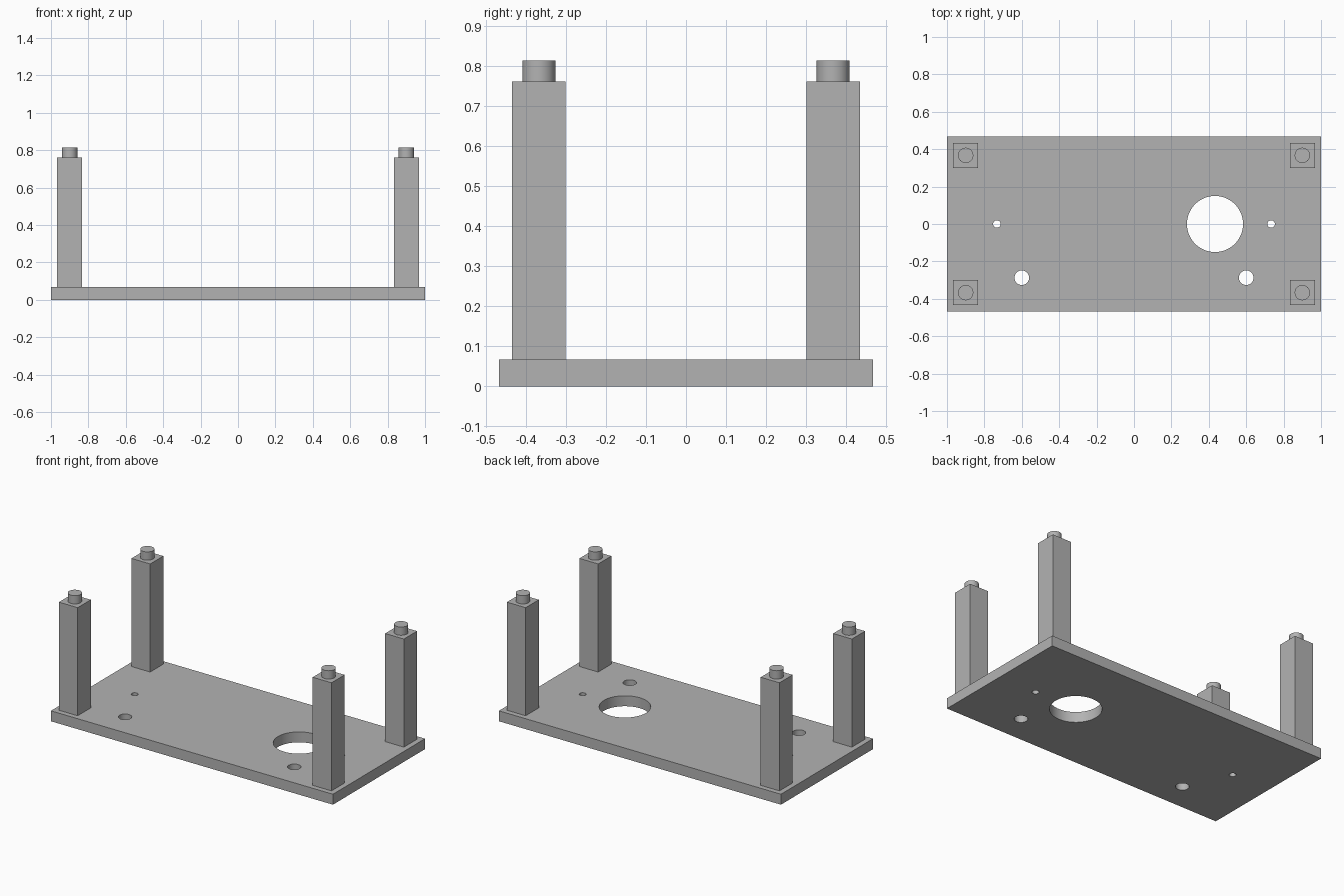
import bpy

cube = bpy.data.objects.get("Cube")
if cube:
    bpy.data.objects.remove(cube, do_unlink=True)

BASE_T = 0.067
POST_TOP = 0.76
PEG_TOP = 0.813

grey = bpy.data.materials.new("plain grey")
grey.use_nodes = True
colour = (0.45, 0.45, 0.45, 1)
grey.diffuse_color = colour
grey.node_tree.nodes["Principled BSDF"].inputs["Base Color"].default_value = colour


def box(name, x, y, z0, z1, width, depth):
    bpy.ops.mesh.primitive_cube_add(size=1, location=(x, y, (z0 + z1) / 2))
    ob = bpy.context.object
    ob.name = name
    ob.scale = (width, depth, z1 - z0)
    bpy.ops.object.transform_apply(location=False, rotation=False, scale=True)
    ob.data.materials.append(grey)
    return ob


def cylinder(name, x, y, z0, z1, radius):
    bpy.ops.mesh.primitive_cylinder_add(vertices=64, radius=radius, depth=z1 - z0,
                                        location=(x, y, (z0 + z1) / 2))
    ob = bpy.context.object
    ob.name = name
    ob.data.materials.append(grey)
    return ob


def smooth(ob):
    bpy.ops.object.select_all(action="DESELECT")
    ob.select_set(True)
    bpy.context.view_layer.objects.active = ob
    bpy.ops.object.shade_smooth_by_angle()


# Base plate with round through holes
plate = box("base_plate", 0, 0, 0, BASE_T, 2, 0.933)
holes = [(0.433, 0, 0.15)]
for side in (-1, 1):
    holes += [(side * 0.733, 0, 0.02), (side * 0.6, -0.287, 0.039)]
for x, y, radius in holes:
    cutter = cylinder("hole_cutter", x, y, -0.1, 0.2, radius)
    cutter.hide_render = True
    cut = plate.modifiers.new("hole", "BOOLEAN")
    cut.operation = "DIFFERENCE"
    cut.solver = "EXACT"
    cut.object = cutter
    bpy.context.view_layer.objects.active = plate
    bpy.ops.object.modifier_apply(modifier=cut.name)
    bpy.data.objects.remove(cutter, do_unlink=True)
smooth(plate)

# Corner posts, each with a round peg on top
for y_name, y in (("front", -0.367), ("back", 0.367)):
    for x_name, x in (("right", -0.9), ("left", 0.9)):
        corner = f"{y_name}_{x_name}"
        box(corner + "_post", x, y, BASE_T, POST_TOP, 0.133, 0.133)
        smooth(cylinder(corner + "_peg", x, y, POST_TOP, PEG_TOP, 0.041))
